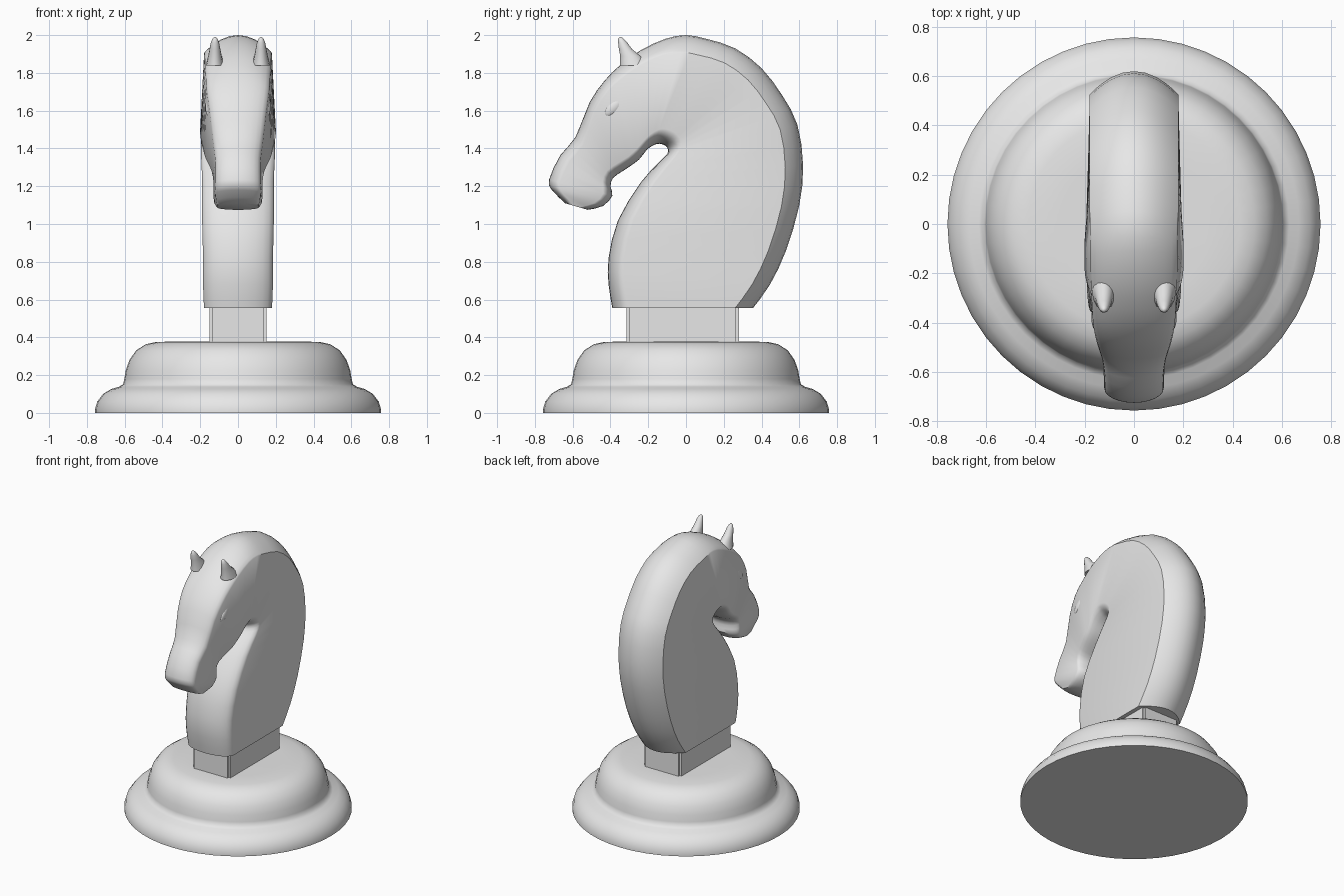
import bpy, bmesh, math
from mathutils import Vector

cube = bpy.data.objects.get("Cube")
if cube:
    bpy.data.objects.remove(cube, do_unlink=True)

grey = bpy.data.materials.new("plain grey")
grey.use_nodes = True
grey.diffuse_color = (0.8, 0.8, 0.8, 1)
grey.node_tree.nodes["Principled BSDF"].inputs["Base Color"].default_value = (0.8, 0.8, 0.8, 1)


def finish(name, bm, angle=40):
    """Turn a bmesh into a smooth shaded object with sharp edges kept."""
    bmesh.ops.recalc_face_normals(bm, faces=bm.faces)
    mesh = bpy.data.meshes.new(name)
    bm.to_mesh(mesh)
    bm.free()
    mesh.materials.append(grey)
    obj = bpy.data.objects.new(name, mesh)
    bpy.context.collection.objects.link(obj)
    bpy.ops.object.select_all(action="DESELECT")
    obj.select_set(True)
    bpy.context.view_layer.objects.active = obj
    bpy.ops.object.shade_smooth_by_angle(angle=math.radians(angle))
    return obj


def loft(name, rings, angle=40):
    """Skin closed rings of equal length and cap both ends."""
    bm = bmesh.new()
    loops = [[bm.verts.new(p) for p in ring] for ring in rings]
    count = len(loops[0])
    for a, b in zip(loops, loops[1:]):
        for i in range(count):
            j = (i + 1) % count
            bm.faces.new((a[i], a[j], b[j], b[i]))
    bm.faces.new(loops[0])
    bm.faces.new(loops[-1])
    return finish(name, bm, angle)


def ellipse_ring(x, y, z, rx, ry, sides):
    turns = [math.tau * i / sides for i in range(sides)]
    return [(x + rx * math.cos(t), y + ry * math.sin(t), z) for t in turns]


# Round stepped base: radius, height
base_profile = [(0.757, 0), (0.757, 0.02), (0.745, 0.06), (0.715, 0.1), (0.67, 0.127),
                (0.63, 0.138), (0.608, 0.152), (0.602, 0.18), (0.594, 0.225), (0.575, 0.28),
                (0.54, 0.33), (0.49, 0.363), (0.43, 0.376), (0.3, 0.378)]
loft("round_base", [ellipse_ring(0, 0, z, r, r, 48) for r, z in base_profile], 50)

# Plinth block between base and neck
bm = bmesh.new()
bmesh.ops.create_cube(bm, size=1)
for v in bm.verts:
    v.co = Vector((v.co.x * 0.3, v.co.y * 0.595 - 0.017, v.co.z * 0.2 + 0.465))
upright = [e for e in bm.edges if abs(e.verts[0].co.z - e.verts[1].co.z) > 0.1]
bmesh.ops.bevel(bm, geom=upright, offset=0.015, segments=2, affect="EDGES")
finish("plinth", bm, 50)

# Neck and head stations: back y, z, half width, then throat y, z, half width
stations = [
    (0.355, 0.555, 0.18, -0.39, 0.555, 0.18),
    (0.445, 0.68, 0.18, -0.41, 0.68, 0.185),
    (0.53, 0.86, 0.18, -0.41, 0.82, 0.185),
    (0.6, 1.1, 0.18, -0.36, 1.02, 0.19),
    (0.62, 1.31, 0.18, -0.24, 1.22, 0.19),
    (0.59, 1.525, 0.18, -0.14, 1.33, 0.195),
    (0.51, 1.68, 0.18, -0.1, 1.37, 0.195),
    (0.4, 1.825, 0.18, -0.095, 1.395, 0.195),
    (0.26, 1.93, 0.18, -0.11, 1.415, 0.2),
    (0.11, 1.98, 0.18, -0.14, 1.425, 0.2),
    (0, 2, 0.178, -0.165, 1.42, 0.2),
    (-0.11, 1.98, 0.176, -0.2, 1.4, 0.2),
    (-0.24, 1.92, 0.175, -0.225, 1.37, 0.195),
    (-0.35, 1.84, 0.17, -0.25, 1.34, 0.185),
    (-0.43, 1.76, 0.165, -0.29, 1.31, 0.175),
    (-0.51, 1.645, 0.15, -0.335, 1.28, 0.16),
    (-0.585, 1.46, 0.13, -0.385, 1.245, 0.14),
    (-0.665, 1.365, 0.12, -0.4, 1.2, 0.13),
    (-0.725, 1.235, 0.12, -0.39, 1.15, 0.13),
    (-0.71, 1.18, 0.12, -0.44, 1.095, 0.125),
    (-0.64, 1.11, 0.11, -0.52, 1.075, 0.11),
]


def midpoint(a, b, c, d):
    """Smooth value halfway between b and c."""
    return (9 * (b + c) - a - d) / 16


dense = []
last = len(stations) - 1
for i in range(last):
    near = [stations[max(0, min(last, i + k))] for k in (-1, 0, 1, 2)]
    dense += [stations[i], tuple(midpoint(*v) for v in zip(*near))]
dense.append(stations[last])


def section(station, along):
    """Flat sided ring with a domed back edge and a rounded throat edge."""
    by, bz, bw, ty, tz, tw = station
    back, throat = Vector((0, by, bz)), Vector((0, ty, tz))
    span = throat - back
    inward = span.normalized()
    head = max(0, min(1, (along - 0.5) / 0.2))
    back_inset = min(0.095 - 0.035 * head, span.length * 0.35)
    throat_inset = min(0.085 - 0.035 * head, span.length * 0.35)
    steps = [math.sin(math.pi * k / 12) for k in range(-6, 7)]
    ring = []
    for t in steps:
        dome, arc = t * t, 1 - math.sqrt(max(0, 1 - t * t))
        drop = back_inset * (dome + (arc - dome) * head)
        ring.append(back + inward * drop + Vector((bw * t, 0, 0)))
    for t in reversed(steps):
        drop = throat_inset * (1 - math.sqrt(max(0, 1 - t * t)))
        ring.append(throat - inward * drop + Vector((tw * t, 0, 0)))
    return ring


loft("horse_neck_and_head", [section(s, i / (len(dense) - 1)) for i, s in enumerate(dense)], 38)

# Ears and brow ridges, one of each per side
ear_sections = [(-0.275, 1.84, 0.048, 0.075), (-0.295, 1.89, 0.036, 0.055),
                (-0.32, 1.925, 0.029, 0.036), (-0.335, 1.96, 0.022, 0.025),
                (-0.345, 1.982, 0.013, 0.014), (-0.347, 1.99, 0.004, 0.005)]
for side, label in ((1, "left"), (-1, "right")):
    loft(label + "_ear", [ellipse_ring(side * 0.122, y, z, rx, ry, 14)
                          for y, z, rx, ry in ear_sections], 60)
    bm = bmesh.new()
    bmesh.ops.create_uvsphere(bm, u_segments=20, v_segments=12, radius=1)
    brow = finish(label + "_brow", bm, 60)
    brow.scale = (0.018, 0.065, 0.03)
    brow.rotation_euler.x = math.radians(45)
    brow.location = (side * 0.155, -0.38, 1.62)
